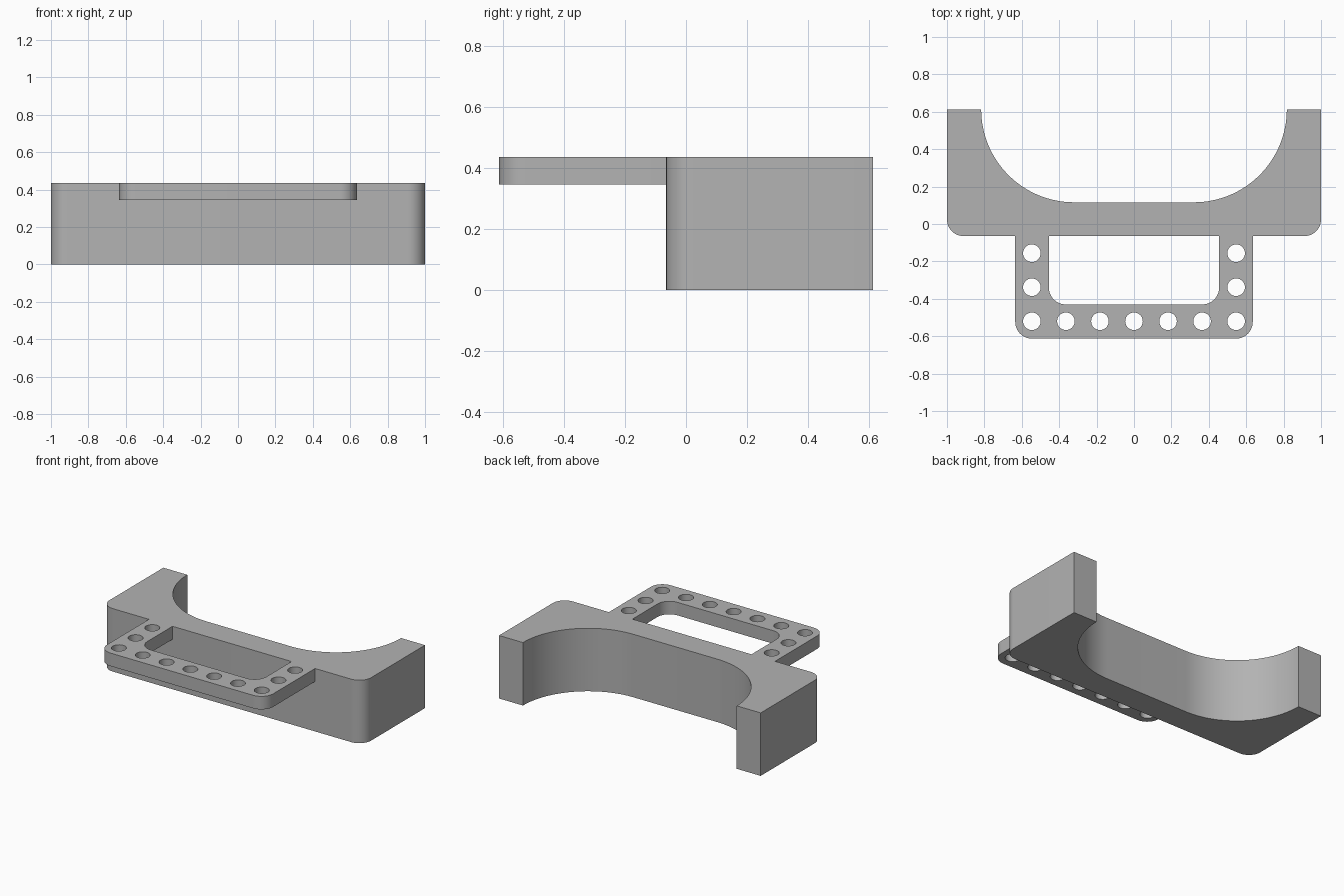
import bpy, bmesh
from math import sin, cos, radians

cube = bpy.data.objects.get("Cube")
if cube:
    bpy.data.objects.remove(cube, do_unlink=True)

# Single grey material
GREY = (0.45, 0.45, 0.45, 1)
grey = bpy.data.materials.new("mid grey")
grey.use_nodes = True
grey.diffuse_color = GREY
grey.node_tree.nodes["Principled BSDF"].inputs["Base Color"].default_value = GREY


def arc(cx, cy, r, start, end, steps=12):
    angles = [radians(start + (end - start) * i / steps) for i in range(steps + 1)]
    return [(cx + r * cos(a), cy + r * sin(a)) for a in angles]


def mirrored(half):
    """Close a right-hand outline with its reflection in x."""
    return half + [(-x, y) for x, y in reversed(half)]


def extruded(name, outlines, bottom, top):
    """Fill the first outline, cut the others out, and extrude upwards."""
    curve = bpy.data.curves.new(name + "_profile", 'CURVE')
    curve.dimensions = '2D'
    curve.fill_mode = 'BOTH'
    curve.extrude = (top - bottom) / 2
    for points in outlines:
        spline = curve.splines.new('POLY')
        spline.points.add(len(points) - 1)
        for point, (x, y) in zip(spline.points, points):
            point.co = (x, y, 0, 1)
        spline.use_cyclic_u = True
    temp = bpy.data.objects.new(name + "_profile", curve)
    mesh = bpy.data.meshes.new_from_object(temp)
    bpy.data.objects.remove(temp)
    bpy.data.curves.remove(curve)

    bm = bmesh.new()
    bm.from_mesh(mesh)
    bmesh.ops.translate(bm, verts=bm.verts, vec=(0, 0, (top + bottom) / 2))
    bmesh.ops.remove_doubles(bm, verts=bm.verts, dist=0.0005)
    bmesh.ops.recalc_face_normals(bm, faces=bm.faces)
    bm.to_mesh(mesh)
    bm.free()
    mesh.name = name
    mesh.materials.clear()
    mesh.materials.append(grey)
    for poly in mesh.polygons:
        poly.material_index = 0

    obj = bpy.data.objects.new(name, mesh)
    bpy.context.collection.objects.link(obj)
    bpy.ops.object.select_all(action='DESELECT')
    obj.select_set(True)
    bpy.context.view_layer.objects.active = obj
    bpy.ops.object.shade_smooth_by_angle(angle=radians(30))
    return obj


HEIGHT, FRONT, BACK = 0.435, -0.065, 0.613

# Cradle block: rounded front corners, wide concave cut in the back
cradle = arc(0.91, FRONT + 0.09, 0.09, -90, 0)
cradle += [(1, BACK)] + arc(0.32, BACK, 0.497, 0, -90, 32)
extruded("cradle_block", [mirrored(cradle)], 0, HEIGHT)

# Handle frame: U-shaped plate with rounded corners
outer = [(0.635, FRONT)] + arc(0.545, -0.523, 0.09, 0, -90)
inner = arc(0.365, -0.34, 0.09, -90, 0) + [(0.455, FRONT)]
left = lambda pts: [(-x, y) for x, y in reversed(pts)]
frame = outer + left(outer) + left(inner) + inner

# Row of bolt holes along the front and up both arms
PITCH = 0.182
centres = [(i * PITCH, -0.52) for i in range(-3, 4)]
centres += [(s * 3 * PITCH, -0.52 + j * PITCH) for s in (-1, 1) for j in (1, 2)]
holes = [arc(x, y, 0.047, 0, 360, 32)[:-1] for x, y in centres]
extruded("handle_frame", [frame] + holes, 0.345, HEIGHT)
